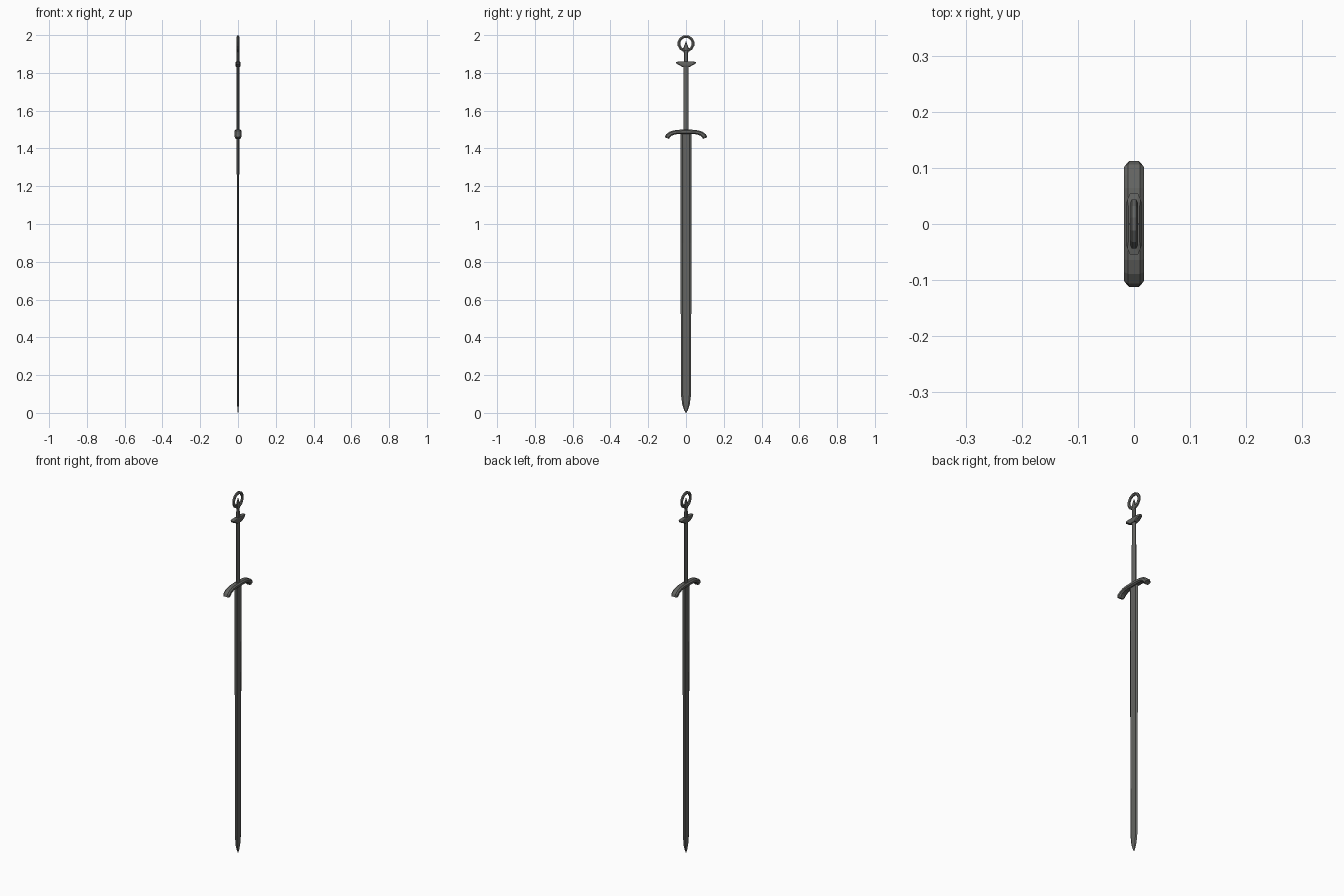
import bpy, bmesh, math
from mathutils import Vector

if "Cube" in bpy.data.objects:
    bpy.data.objects.remove(bpy.data.objects["Cube"])

steel = bpy.data.materials.new("dark_steel")
steel.diffuse_color = (0.125, 0.127, 0.12, 1)
steel.use_nodes = True
steel.node_tree.nodes["Principled BSDF"].inputs["Base Color"].default_value = steel.diffuse_color


def finish(name, bm, smooth=None):
    bmesh.ops.recalc_face_normals(bm, faces=bm.faces)
    me = bpy.data.meshes.new(name)
    bm.to_mesh(me)
    bm.free()
    me.materials.append(steel)
    ob = bpy.data.objects.new(name, me)
    bpy.context.collection.objects.link(ob)
    if smooth:
        bpy.context.view_layer.objects.active = ob
        ob.select_set(True)
        bpy.ops.object.shade_smooth_by_angle(angle=math.radians(smooth))
        ob.select_set(False)
    return ob


def loft(name, rings, closed=False, smooth=None):
    """Skin a list of equal-length point rings."""
    bm = bmesh.new()
    vr = [[bm.verts.new(p) for p in r] for r in rings]
    n = len(vr[0])
    pairs = list(zip(vr, vr[1:])) + ([(vr[-1], vr[0])] if closed else [])
    for a, b in pairs:
        for i in range(n):
            j = (i + 1) % n
            bm.faces.new((a[i], a[j], b[j], b[i]))
    if not closed:
        bm.faces.new(vr[0])
        bm.faces.new(vr[-1])
    return finish(name, bm, smooth)


# Blade: bevelled edges, shallow fuller down the middle of each face
def blade_ring(z, w, t, fuller):
    half = [(0, w), (t, w * 0.66), (t * fuller, w * 0.4),
            (t * fuller, -w * 0.4), (t, -w * 0.66)]
    pts = half + [(-x, -y) for x, y in half]
    return [Vector((x, y, z)) for x, y in pts]


loft("blade", [blade_ring(*r) for r in [
    (0.0, 0.001, 0.001, 1), (0.015, 0.010, 0.003, 1), (0.045, 0.020, 0.0045, 1),
    (0.10, 0.027, 0.005, 0.75), (0.9, 0.0285, 0.006, 0.65),
    (1.485, 0.030, 0.007, 0.65)]])


# Crossguard: octagonal bar drooping at both ends
half_path = [(0, 1.488, 0.012, 0.018), (0.035, 1.488, 0.011, 0.0175),
             (0.062, 1.485, 0.011, 0.0175), (0.083, 1.477, 0.012, 0.0175),
             (0.096, 1.466, 0.013, 0.018), (0.101, 1.455, 0.012, 0.014)]
path = [(-y, z, h, w) for y, z, h, w in half_path[:0:-1]] + half_path
rings = []
for i, (y, z, h, w) in enumerate(path):
    a, b = path[max(i - 1, 0)], path[min(i + 1, len(path) - 1)]
    tan = Vector((0, b[0] - a[0], b[1] - a[1])).normalized()
    nrm = Vector((0, -tan.z, tan.y))
    c = Vector((0, y, z))
    prof = [(1, .5), (.6, 1), (-.6, 1), (-1, .5), (-1, -.5), (-.6, -1), (.6, -1), (1, -.5)]
    rings.append([c + Vector((u * w, 0, 0)) + nrm * (v * h) for u, v in prof])
loft("crossguard", rings)


# Oval-section parts stacked along z
def oval(z, rx, ry, n):
    return [Vector((rx * math.cos(2 * math.pi * k / n),
                    ry * math.sin(2 * math.pi * k / n), z)) for k in range(n)]


loft("grip", [oval(z, rx, ry, 10) for z, rx, ry in [
    (1.49, 0.009, 0.0145), (1.67, 0.009, 0.0145), (1.845, 0.0085, 0.0135)]], smooth=40)


# Pommel bar: flat topped, sweeping in to the grip below
def plate(z, rx, ry):
    c = [(rx, ry * .8), (rx * .6, ry), (-rx * .6, ry), (-rx, ry * .8)]
    return [Vector((x, y, z)) for x, y in c + [(-x, -y) for x, y in c]]


loft("pommel_bar", [plate(*r) for r in [
    (1.832, 0.011, 0.020), (1.838, 0.013, 0.030), (1.848, 0.013, 0.050),
    (1.857, 0.012, 0.054), (1.860, 0.010, 0.040)]])

# Stem ending in a small spike inside the ring
loft("pommel_stem", [oval(z, rx, ry, 8) for z, rx, ry in [
    (1.855, 0.008, 0.012), (1.905, 0.007, 0.011), (1.925, 0.007, 0.017),
    (1.945, 0.005, 0.009), (1.966, 0.001, 0.001)]])

# Ring pommel
rings = []
N = 12
for k in range(N):
    a = 2 * math.pi * (k + 0.5) / N
    d = Vector((0, math.cos(a), math.sin(a)))
    rings.append([Vector((0.0075 * math.cos(t), 0, 1.955)) + d * (0.038 + 0.0085 * math.sin(t))
                  for t in [math.pi / 3 * s for s in range(6)]])
loft("pommel_ring", rings, closed=True)
